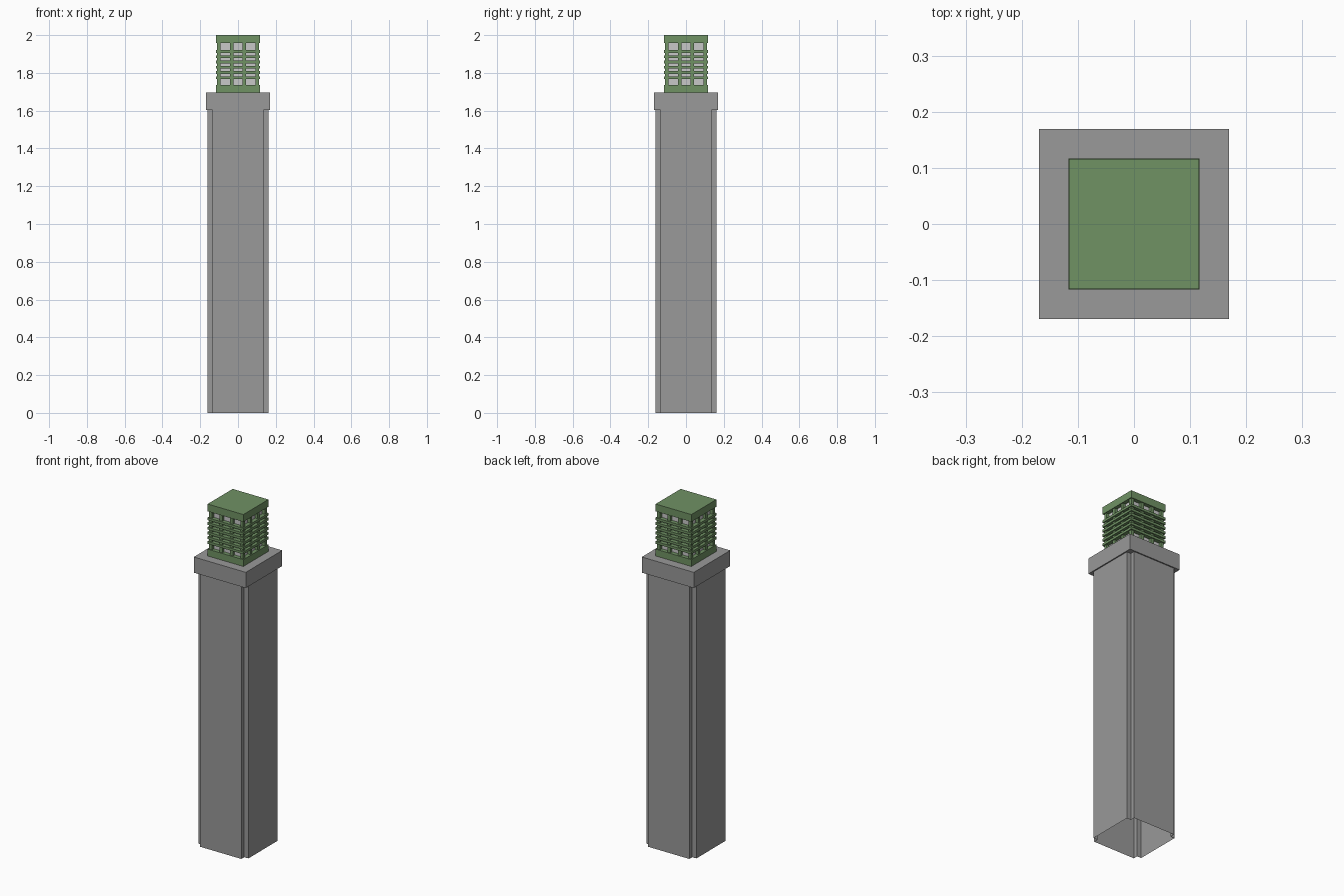
import bpy, bmesh

if "Cube" in bpy.data.objects:
    bpy.data.objects.remove(bpy.data.objects["Cube"])


def material(name, rgb):
    m = bpy.data.materials.new(name)
    m.diffuse_color = (*rgb, 1)
    m.use_nodes = True
    m.node_tree.nodes["Principled BSDF"].inputs["Base Color"].default_value = m.diffuse_color
    return m


GREY = material("stone grey", (0.319, 0.319, 0.319))
GREEN = material("lantern green", (0.162, 0.287, 0.127))
PALE = material("pale glass", (0.58, 0.58, 0.58))


def finish(bm, name, mat):
    bmesh.ops.recalc_face_normals(bm, faces=bm.faces)
    me = bpy.data.meshes.new(name)
    bm.to_mesh(me)
    bm.free()
    me.materials.append(mat)
    ob = bpy.data.objects.new(name, me)
    bpy.context.collection.objects.link(ob)
    return ob


def box(name, x0, x1, y0, y1, z0, z1, mat):
    bm = bmesh.new()
    bmesh.ops.create_cube(bm, size=1)
    for v in bm.verts:
        v.co.x = x1 if v.co.x > 0 else x0
        v.co.y = y1 if v.co.y > 0 else y0
        v.co.z = z1 if v.co.z > 0 else z0
    return finish(bm, name, mat)


def block(name, h, z0, z1, mat):
    return box(name, -h, h, -h, h, z0, z1, mat)


def ring(name, outer, inner, z0, z1, mat):
    # square frame with a square hole
    bm = bmesh.new()
    corners = [(-1, -1), (1, -1), (1, 1), (-1, 1)]
    loops = [[bm.verts.new((x * h, y * h, z)) for x, y in corners]
             for h, z in ((outer, z0), (outer, z1), (inner, z1), (inner, z0))]
    for a, b in zip(loops, loops[1:] + loops[:1]):
        for i in range(4):
            j = (i + 1) % 4
            bm.faces.new((a[i], a[j], b[j], b[i]))
    return finish(bm, name, mat)


# Hollow shaft with notched corners, open at the bottom
W, N = 0.162, 0.135
quarter = [(N, -W), (N, -N), (W, -N)]
profile = []
for k in range(4):
    for x, y in quarter:
        for _ in range(k):
            x, y = -y, x
        profile.append((x, y))
bm = bmesh.new()
low = [bm.verts.new((x, y, 0)) for x, y in profile]
high = [bm.verts.new((x, y, 1.603)) for x, y in profile]
for i in range(len(low)):
    j = (i + 1) % len(low)
    bm.faces.new((low[i], low[j], high[j], high[i]))
finish(bm, "pillar_shaft", GREY)

# Cap slab
block("pillar_cap", 0.169, 1.603, 1.695, GREY)

# Lantern base, roof and inner glass
block("lantern_base", 0.116, 1.695, 1.735, GREEN)
block("lantern_roof", 0.116, 1.957, 2.0, GREEN)
block("lantern_glass", 0.093, 1.735, 1.957, PALE)

# Corner posts and mullions
for sx in (-1, 1):
    for sy in (-1, 1):
        xs, ys = sorted((sx * 0.092, sx * 0.110)), sorted((sy * 0.092, sy * 0.110))
        box("corner_post", *xs, *ys, 1.735, 1.957, GREEN)
for s in (-1, 1):
    for m in (-0.034, 0.034):
        a, b = sorted((s * 0.092, s * 0.110))
        box("mullion", m - 0.009, m + 0.009, a, b, 1.735, 1.957, GREEN)
        box("mullion", a, b, m - 0.009, m + 0.009, 1.735, 1.957, GREEN)

# Horizontal slats
for i in range(6):
    z = 1.774 + i * 0.0278
    ring("slat", 0.117, 0.094, z - 0.007, z + 0.007, GREEN)
